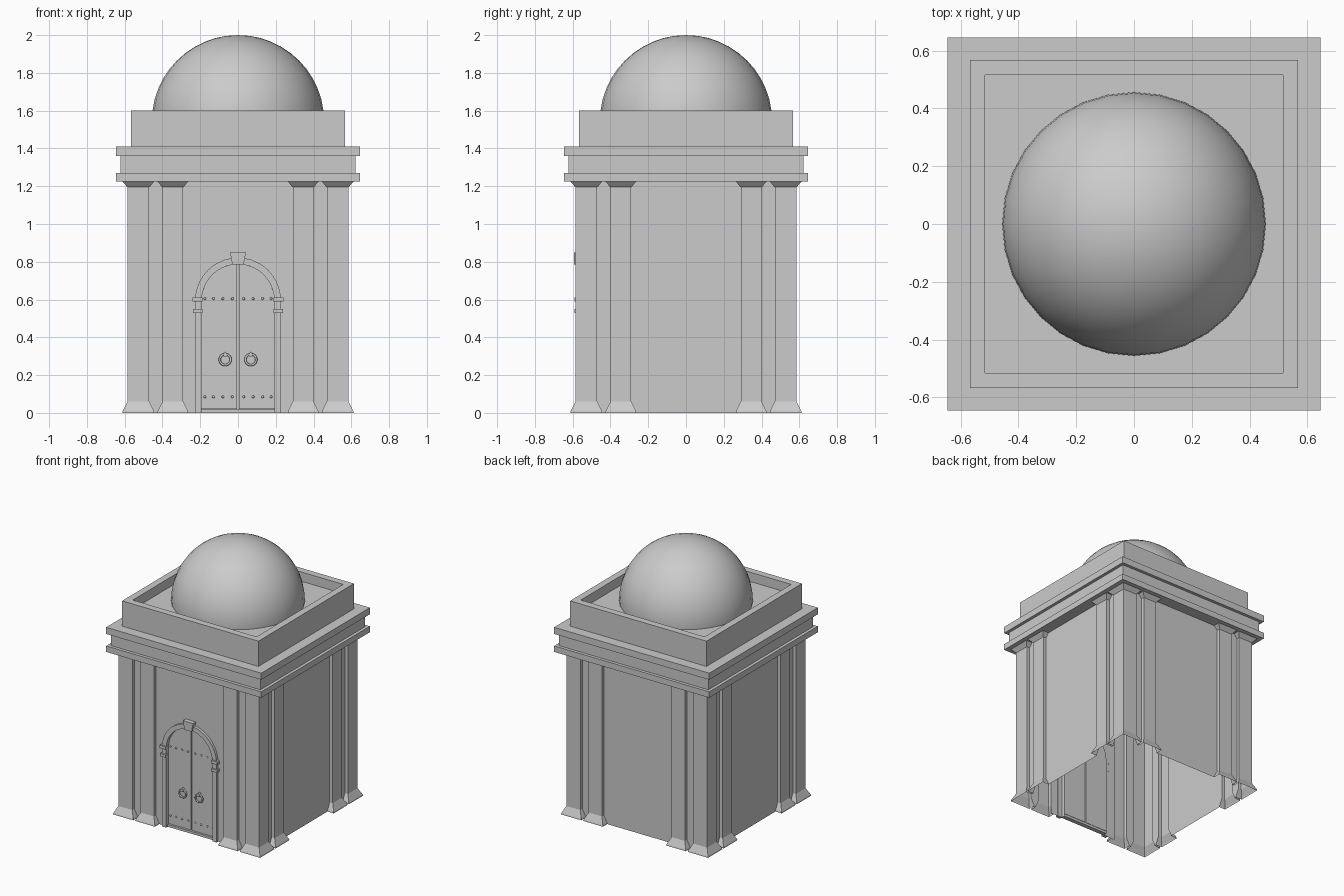
import bpy, bmesh, math
from mathutils import Matrix, Vector

if "Cube" in bpy.data.objects:
    bpy.data.objects.remove(bpy.data.objects["Cube"])

P, W = 0.585, 0.56          # pilaster face and wall face distances
SPRING, R_IN, R_OUT = 0.595, 0.192, 0.227


def finish(name, bm, recalc=True):
    if recalc:
        bmesh.ops.recalc_face_normals(bm, faces=bm.faces)
    me = bpy.data.meshes.new(name)
    bm.to_mesh(me)
    bm.free()
    ob = bpy.data.objects.new(name, me)
    bpy.context.collection.objects.link(ob)
    return ob


def loft(name, rings, caps=True, skip=()):
    """Join closed counter-clockwise rings of 3D points from bottom to top."""
    bm = bmesh.new()
    vs = [[bm.verts.new(p) for p in r] for r in rings]
    n = len(rings[0])
    for a, b in zip(vs, vs[1:]):
        for i in range(n):
            if i not in skip:
                j = (i + 1) % n
                bm.faces.new((a[i], a[j], b[j], b[i]))
    if caps:
        bm.faces.new(vs[0][::-1])
        bm.faces.new(vs[-1])
    return finish(name, bm, recalc=caps)


def square(h, z):
    return [(-h, -h, z), (h, -h, z), (h, h, z), (-h, h, z)]


def prism(name, pts, y0, y1):
    """Extrude an x-z outline between two y planes."""
    return loft(name, [[(x, y, z) for x, z in pts] for y in (y0, y1)])


def arc(r, a0=0, a1=180, n=20):
    return [(r * math.cos(math.radians(a0 + (a1 - a0) * i / n)),
             SPRING + r * math.sin(math.radians(a0 + (a1 - a0) * i / n))) for i in range(n + 1)]


def smooth(ob):
    for p in ob.data.polygons:
        p.use_smooth = True


# Hollow body: walls with paired pilasters flaring at base and cap
def plan(z, d):
    half = [(-P - d, P + d), (-.47 + d, P + d), (-.47 + d, W), (-.40 - d, W),
            (-.40 - d, P + d), (-.29 + d, P + d), (-.29 + d, W)]
    side = half + [(-t, o) for t, o in half[:0:-1]]
    return [Matrix.Rotation(k * math.pi / 2, 3, 'Z') @ Vector((t, -o, z))
            for k in range(4) for t, o in side]


loft("walls_and_pilasters",
     [plan(0, .027), plan(.01, .025), plan(.06, 0), plan(1.195, 0), plan(1.225, .027)],
     caps=False, skip={6})

# Front wall panel with arched doorway and its reveal
bm = bmesh.new()
hole = [(R_IN, 0)] + arc(R_IN) + [(-R_IN, 0)]
front = [bm.verts.new((x, -W, z)) for x, z in hole]
outer = [bm.verts.new((x, -W, z)) for x, z in [(-.29, 0), (-.29, 1.225), (.29, 1.225), (.29, 0)]]
bm.faces.new(front + outer)
back = [bm.verts.new((x, -W + .03, z)) for x, z in hole]
for i in range(len(hole) - 1):
    bm.faces.new((front[i], front[i + 1], back[i + 1], back[i]))
finish("front_wall", bm)

# Cornice and parapet around the sunken roof
loft("cornice", [square(h, z) for h, z in
     [(.645, 1.225), (.645, 1.27), (.622, 1.27), (.622, 1.36), (.645, 1.36), (.645, 1.41)]])
loft("parapet", [square(h, z) for h, z in
     [(.567, 1.41), (.567, 1.6), (.515, 1.6), (.515, 1.53)]])

# Dome
bm = bmesh.new()
bmesh.ops.create_uvsphere(bm, u_segments=32, v_segments=24, radius=.456,
                          matrix=Matrix.Translation((0, 0, 1.544)))
bmesh.ops.bisect_plane(bm, geom=bm.verts[:] + bm.edges[:] + bm.faces[:],
                       plane_co=(0, 0, 1.525), plane_no=(0, 0, 1), clear_inner=True)
smooth(finish("dome", bm))

# Door surround: arch with jambs, keystone
prism("door_arch", [(R_IN, 0)] + arc(R_IN) + [(-R_IN, 0), (-R_OUT, 0)]
      + arc(R_OUT)[::-1] + [(R_OUT, 0)], -.58, -W + .005)
prism("keystone", [(-.03, .785), (.03, .785), (.042, .85), (-.042, .85)], -.594, -W + .005)
prism("threshold", [(-R_IN, 0), (R_IN, 0), (R_IN, .018), (-R_IN, .018)], -.562, -.53)

for s, tag in ((-1, "left"), (1, "right")):
    # Impost bands
    for nm, z0, z1, o in (("upper", .59, .612, .24), ("lower", .53, .55, .237)):
        prism(f"{tag}_{nm}_impost", [(s * .188, z0), (s * o, z0), (s * o, z1), (s * .188, z1)],
              -.59, -W + .005)
    # Door leaf
    leaf = [(.004, .02), (R_IN, .02)] + arc(R_IN, 0, 88.8, 12)
    prism(f"{tag}_door_leaf", [(s * x, z) for x, z in leaf], -.55, -.53)
    # Studs
    bm = bmesh.new()
    for x in (.03, .08, .13, .175):
        for z in (.085, .605):
            bmesh.ops.create_uvsphere(bm, u_segments=8, v_segments=6, radius=.007,
                                      matrix=Matrix.Translation((s * x, -.55, z)))
    smooth(finish(f"{tag}_door_studs", bm))
    # Ring knocker and its mount
    bpy.ops.mesh.primitive_torus_add(major_radius=.029, minor_radius=.006, major_segments=24,
                                     minor_segments=8, location=(s * .068, -.56, .282),
                                     rotation=(math.pi / 2, 0, 0))
    bpy.context.object.name = f"{tag}_knocker_ring"
    smooth(bpy.context.object)
    prism(f"{tag}_knocker_mount", [(s * .068 + x, z) for x, z in
          [(-.008, .298), (.008, .298), (.011, .31), (0, .326), (-.011, .31)]], -.57, -.545)
